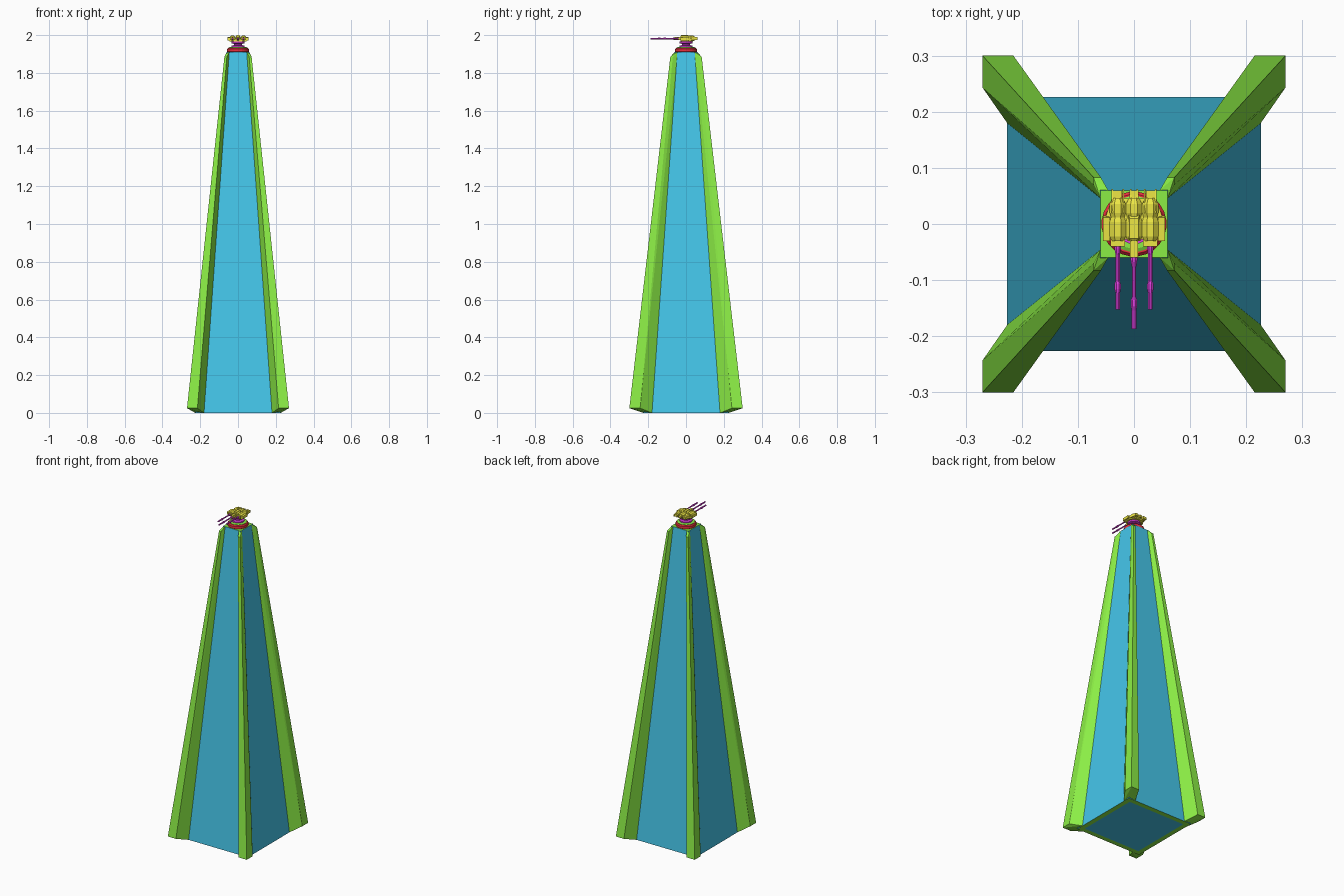
import bpy, bmesh, math
from mathutils import Matrix

if "Cube" in bpy.data.objects:
    bpy.data.objects.remove(bpy.data.objects["Cube"])


def mat(name, c):
    m = bpy.data.materials.new(name)
    m.diffuse_color = (*c, 1)
    m.use_nodes = True
    m.node_tree.nodes["Principled BSDF"].inputs["Base Color"].default_value = m.diffuse_color
    return m


BLUE = mat("blue", (0.06, 0.57, 0.83))
GREEN = mat("green", (0.26, 0.85, 0.06))
RED = mat("red", (0.85, 0.03, 0.05))
PURPLE = mat("purple", (0.75, 0.05, 0.75))
YELLOW = mat("yellow", (0.85, 0.8, 0.06))


def finish(name, bm, *mats):
    bmesh.ops.recalc_face_normals(bm, faces=bm.faces)
    me = bpy.data.meshes.new(name)
    bm.to_mesh(me)
    bm.free()
    for m in mats:
        me.materials.append(m)
    ob = bpy.data.objects.new(name, me)
    bpy.context.collection.objects.link(ob)
    return ob


def hull(name, pts, m):
    bm = bmesh.new()
    for p in pts:
        bm.verts.new(p)
    r = bmesh.ops.convex_hull(bm, input=bm.verts)
    bmesh.ops.dissolve_limit(bm, angle_limit=0.01, verts=bm.verts, edges=bm.edges)
    return finish(name, bm, m)


def box(name, x, y, z, m):
    return hull(name, [(a, b, c) for a in x for b in y for c in z], m)


def lathe(name, prof, n, m, rot=None, loc=(0, 0, 0)):
    """Closed solid from (radius, height) pairs about local z."""
    bm = bmesh.new()
    rings = [[bm.verts.new((r * math.cos(2 * math.pi * (i + .5) / n),
                            r * math.sin(2 * math.pi * (i + .5) / n), h))
              for i in range(n)] for r, h in prof]
    for a, b in zip(rings, rings[1:]):
        for i in range(n):
            bm.faces.new((a[i], a[(i + 1) % n], b[(i + 1) % n], b[i]))
    bm.faces.new(rings[0])
    bm.faces.new(rings[-1])
    M = Matrix.Translation(loc) @ (rot or Matrix.Identity(4))
    bmesh.ops.transform(bm, matrix=M, verts=bm.verts)
    return finish(name, bm, m)


def side_plate(name, x0, x1, prof, m):
    return hull(name, [(x, y, z) for x in (x0, x1) for y, z in prof], m)


# Tapered tower body: blue sides, green cap and green frame around the underside
bm = bmesh.new()
bmesh.ops.create_cube(bm, size=2)
for v in bm.verts:
    s, z = (0.06, 1.91) if v.co.z > 0 else (0.226, 0)
    v.co = (v.co.x * s, v.co.y * s, z)
bm.normal_update()
bottom = next(f for f in bm.faces if f.normal.z < -0.9)
top = next(f for f in bm.faces if f.normal.z > 0.9)
top.material_index = 1
for f in bmesh.ops.inset_region(bm, faces=[bottom], thickness=0.042)["faces"]:
    f.material_index = 1
finish("tower_body", bm, BLUE, GREEN)

# Four corner buttresses
LEG = [(0.18, 0.226, 0), (0.215, 0.30, 0.025), (0.27, 0.30, 0.025),
       (0.27, 0.243, 0.025), (0.226, 0.18, 0), (0.185, 0.185, 0.002),
       (0.046, 0.06, 1.91), (0.059, 0.083, 1.885), (0.072, 0.083, 1.885),
       (0.072, 0.07, 1.885), (0.06, 0.046, 1.91), (0.05, 0.05, 1.91)]
for sx in (-1, 1):
    for sy in (-1, 1):
        hull("corner_buttress", [(sx * x, sy * y, z) for x, y, z in LEG], GREEN)

# Turret mounting: red ring, green disc, purple pedestal
lathe("mount_ring", [(0.055, 1.908), (0.058, 1.912), (0.058, 1.926), (0.053, 1.932)], 24, RED)
lathe("mount_disc", [(0.05, 1.92), (0.05, 1.934), (0.044, 1.937)], 24, GREEN)
lathe("pedestal", [(0.036, 1.93), (0.036, 1.944), (0.022, 1.947),
                   (0.022, 1.954), (0.036, 1.957), (0.036, 1.966)], 16, PURPLE)

# Turret cradle
hull("turret_cradle", [(s * x, y, z) for s in (-1, 1) for x, y, z in
     [(0.046, -0.028, 1.966), (0.046, 0.014, 1.966), (0.024, 0.045, 1.968),
      (0.048, -0.028, 1.98), (0.048, 0.014, 1.98), (0.024, 0.045, 1.98)]], YELLOW)

# Guns: housing, rear fins and stepped barrel pointing forward
ROT = Matrix.Rotation(math.pi / 2, 4, 'X')
for x, front, tip in ((-0.029, 0.04, 0.152), (0, 0.06, 0.187), (0.029, 0.04, 0.152)):
    w = 0.007 if x == 0 else 0.013
    lathe("gun_housing", [(0.010, -0.046), (0.0155, -0.036), (0.0155, -0.02),
                          (0.013, -0.012), (0.0155, -0.004), (0.0155, 0.022),
                          (0.012, 0.03)], 8, YELLOW, ROT, (x, 0, 1.984))
    box("gun_collar", (x - w, x + w), (-front, -0.028), (1.974, 1.99), YELLOW)
    L = tip - front
    prof = [(0.0065, front - 0.02), (0.0065, front + 0.03 * L), (0.004, front + 0.14 * L),
            (0.004, front + 0.55 * L), (0.006, front + 0.60 * L), (0.006, front + 0.68 * L),
            (0.0045, front + 0.74 * L), (0.0045, tip)]
    lathe("gun_barrel", prof, 8, PURPLE, ROT, (x, 0, 1.981))
    for s in (-1, 1):
        c = x + s * (0.006 if x == 0 else 0.010)
        side_plate("rear_fin", c - 0.0015, c + 0.0015,
                   [(0.02, 1.974), (0.062, 1.974), (0.062, 1.988), (0.02, 1.996)], YELLOW)
    box("breech_block", (x - 0.008, x + 0.008), (0.03, 0.06), (1.976, 1.99), YELLOW)

# Upper sight block and side pods
hull("top_cover", [(s * x, y, z) for s in (-1, 1) for x, y, z in
     [(0.012, -0.03, 1.98), (0.012, 0.03, 1.98), (0.008, -0.026, 2.0), (0.008, 0.01, 2.0)]], YELLOW)
for s in (-1, 1):
    side_plate("side_pod", s * 0.043, s * 0.055,
               [(-0.03, 1.972), (0.015, 1.972), (-0.03, 1.988), (0.012, 1.99)], YELLOW)
    hull("rear_web", [(s * 0.01, 0.0, z) for z in (1.972, 1.988)] +
         [(s * 0.05, 0.014, z) for z in (1.972, 1.984)] +
         [(s * 0.04, 0.045, z) for z in (1.974, 1.982)] +
         [(s * 0.01, 0.045, z) for z in (1.974, 1.986)], YELLOW)
